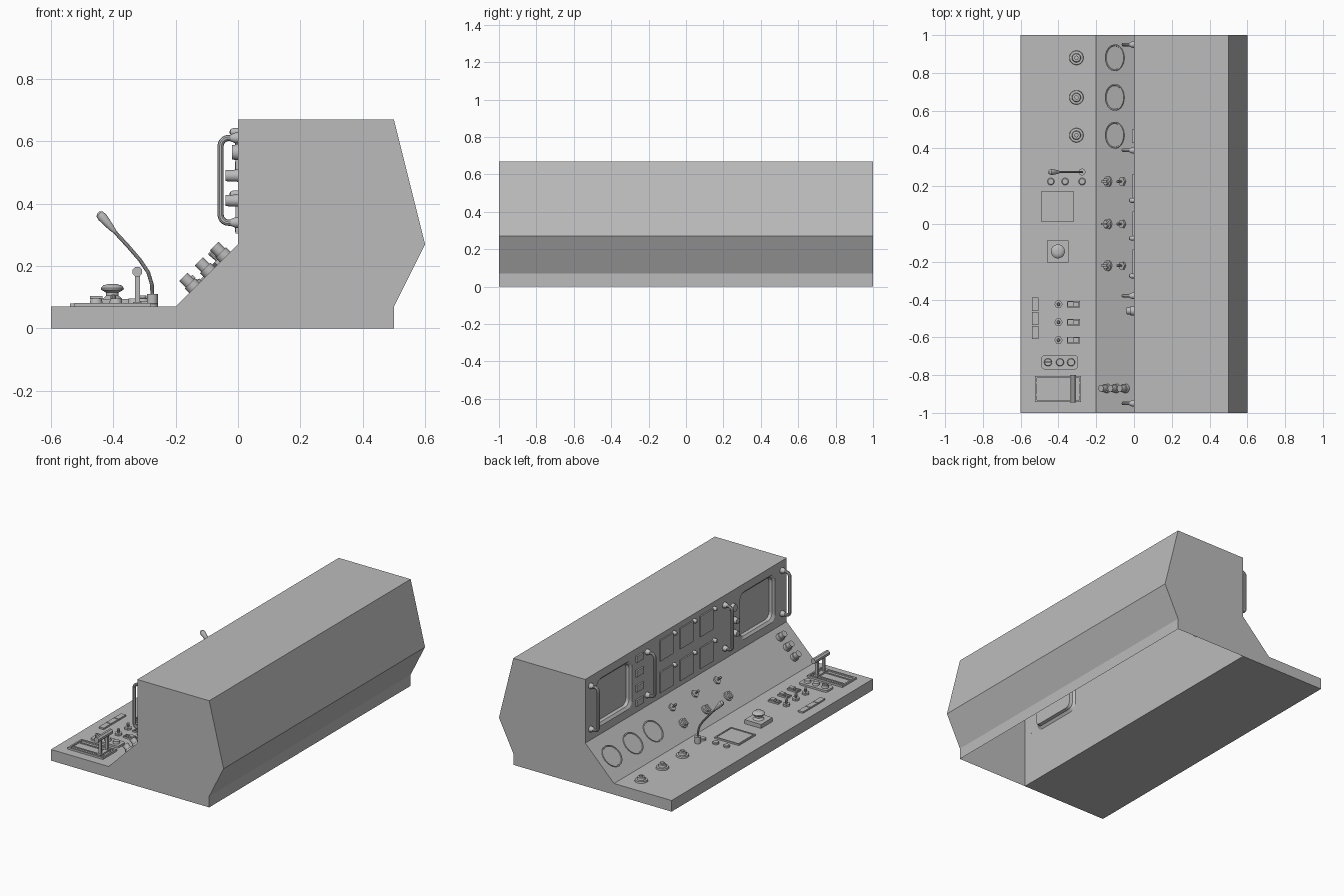
import bpy, bmesh, math
from mathutils import Matrix, Vector

cube = bpy.data.objects.get("Cube")
if cube:
    bpy.data.objects.remove(cube, do_unlink=True)

grey = bpy.data.materials.new("console_grey")
grey.use_nodes = True
colour = (0.5, 0.5, 0.5, 1)
grey.diffuse_color = colour
grey.node_tree.nodes["Principled BSDF"].inputs["Base Color"].default_value = colour


def frame(origin, up, normal):
    """Panel frame: local x runs along -y, local y up the panel, local z out of it."""
    up, normal = Vector(up).normalized(), Vector(normal).normalized()
    m = Matrix((up.cross(normal), up, normal)).transposed().to_4x4()
    return Matrix.Translation(origin) @ m


DESK = frame((0, 0, 0.07), (1, 0, 0), (0, 0, 1))
SLOPE = frame((-0.2, 0, 0.07), (1, 0, 1), (-1, 0, 1))
WALL = frame((0, 0, 0), (0, 0, 1), (-1, 0, 0))


def finish(name, bm, matrix=None, smooth=True):
    bmesh.ops.recalc_face_normals(bm, faces=bm.faces)
    if matrix is not None:
        bm.transform(matrix)
    mesh = bpy.data.meshes.new(name)
    bm.to_mesh(mesh)
    bm.free()
    mesh.materials.append(grey)
    ob = bpy.data.objects.new(name, mesh)
    bpy.context.collection.objects.link(ob)
    if smooth:
        bpy.ops.object.select_all(action='DESELECT')
        ob.select_set(True)
        bpy.context.view_layer.objects.active = ob
        bpy.ops.object.shade_smooth_by_angle(angle=math.radians(35))
    return ob


def rings_to_mesh(bm, rings, cap=(True, True)):
    rings = [[bm.verts.new(p) for p in r] for r in rings]
    n = len(rings[0])
    for a, b in zip(rings, rings[1:]):
        for i in range(n):
            bm.faces.new((a[i], a[(i + 1) % n], b[(i + 1) % n], b[i]))
    for use, ring in zip(cap, (rings[0], rings[-1])):
        if use:
            bm.faces.new(ring)
    return rings


def knob(name, panel, y, v, profile, sides=20):
    """Turned part from (radius, height) pairs."""
    bm = bmesh.new()
    turn = [2 * math.pi * (i + 0.5) / sides for i in range(sides)]
    rings_to_mesh(bm, [[(r * math.cos(a), r * math.sin(a), h) for a in turn] for r, h in profile])
    return finish(name, bm, panel @ Matrix.Translation((-y, v, 0)))


def block(name, panel, y, v, wide, tall, high, base=0.0):
    bm = bmesh.new()
    bmesh.ops.create_cube(bm, size=1)
    m = Matrix.Translation((-y, v, base + high / 2)) @ Matrix.Diagonal((wide, tall, high, 1))
    return finish(name, bm, panel @ m, smooth=False)


def border(name, panel, y, v, wide, tall, bar, high):
    """Raised rectangular frame."""
    for s in (-1, 1):
        block(name + "_side", panel, y + s * (wide - bar) / 2, v, bar, tall, high)
        block(name + "_edge", panel, y, v + s * (tall - bar) / 2, wide - 2 * bar, bar, high)


def rounded(wide, tall, radius, steps=5):
    pts = []
    for k, (sx, sy) in enumerate(((1, 1), (-1, 1), (-1, -1), (1, -1))):
        for i in range(steps + 1):
            a = math.pi / 2 * (k + i / steps)
            pts.append((sx * (wide / 2 - radius) + radius * math.cos(a),
                        sy * (tall / 2 - radius) + radius * math.sin(a)))
    return pts


def tube(name, points, radii, sides=10):
    """Round bar through points lying in one plane of constant y, or straight along y."""
    pts = [Vector(p) for p in points]
    rings = []
    for i, p in enumerate(pts):
        d = (pts[min(i + 1, len(pts) - 1)] - pts[max(i - 1, 0)]).normalized()
        a = Vector((1, 0, 0)) if abs(d.y) > 0.9 else Vector((0, 1, 0))
        b = d.cross(a)
        rings.append([p + radii[i] * (math.cos(t) * a + math.sin(t) * b)
                      for t in [2 * math.pi * (k + 0.5) / sides for k in range(sides)]])
    bm = bmesh.new()
    rings_to_mesh(bm, rings)
    return finish(name, bm)


# Console shell: hollow cabinet, open underneath, with a closed desk wedge
outline = [(-0.6, 0), (-0.6, 0.07), (-0.2, 0.07), (0, 0.27), (0, 0.67),
           (0.5, 0.67), (0.6, 0.27), (0.5, 0.07), (0.5, 0), (0, 0)]
bm = bmesh.new()
ends = [[bm.verts.new((x, y, z)) for x, z in outline] for y in (-1, 1)]
for end in ends:
    bm.faces.new(end)
lo, hi = ends
for i, j in ((0, 1), (1, 2), (2, 3), (4, 5), (5, 6), (6, 7), (7, 8), (9, 0), (3, 9)):
    bm.faces.new((lo[i], lo[j], hi[j], hi[i]))
finish("console_shell", bm, smooth=False)

# Upright panel with two sunken rounded screens
bm = bmesh.new()
corners = [bm.verts.new((u, v, 0)) for u, v in ((-1, 0.27), (1, 0.27), (1, 0.67), (-1, 0.67))]
edges = [bm.edges.new((corners[i], corners[(i + 1) % 4])) for i in range(4)]
for y in (-0.71, 0.71):
    rings = [[(u - y, v + 0.47, h) for u, v in rounded(0.35 - s, 0.3 - s, 0.045 - s / 4)]
             for s, h in ((0, 0), (0.03, -0.012), (0.04, -0.03))]
    rim = rings_to_mesh(bm, rings, (False, True))[0]
    edges += [bm.edges.get((rim[i], rim[(i + 1) % len(rim)])) for i in range(len(rim))]
bmesh.ops.triangle_fill(bm, edges=edges, use_beauty=True)
finish("upright_panel", bm, WALL, smooth=False)

# Grab handles
for y in (-0.95, -0.38, 0.39, 0.95):
    path = [(0, y, 0.34)]
    for cz, start in ((0.365, 270), (0.585, 180)):
        for k in range(6):
            a = math.radians(start - 18 * k)
            path.append((-0.03 + 0.026 * math.cos(a), y, cz + 0.026 * math.sin(a)))
    path.append((0, y, 0.611))
    tube("grab_handle", path, [0.01] * len(path))
    for z in (0.34, 0.611):
        knob("handle_foot", WALL, y, z, ((0.018, 0), (0.018, 0.008), (0.011, 0.024)), 12)

# Upright panel: label plates, square displays, lamps and knobs
for z in (0.33, 0.42, 0.515, 0.605):
    block("label_plate", WALL, 0.465, z, 0.07, 0.04, 0.01)
for y in (0.2, 0, -0.2):
    for z in (0.37, 0.57):
        block("square_display", WALL, y, z, 0.13, 0.13, 0.008)
        knob("display_lamp", WALL, y - 0.075, z + 0.06,
             ((0.013, 0), (0.013, 0.016), (0.009, 0.024), (0.003, 0.027)), 12)
for z, r, h in ((0.565, 0.026, 0.02), (0.49, 0.02, 0.04), (0.41, 0.02, 0.04)):
    knob("panel_knob", WALL, -0.46, z, ((r, 0), (r * 0.9, h)), 16)

# Sloped panel: gauges, rotary switches, toggles and push buttons
for y in (0.88, 0.67, 0.47):
    knob("gauge", SLOPE, y, 0.141, ((0.07, 0), (0.07, 0.006), (0.064, 0.006), (0.062, 0.003)), 32)
for y in (0.225, 0, -0.22):
    knob("rotary_switch", SLOPE, y, 0.09, ((0.028, 0), (0.028, 0.01), (0.02, 0.012), (0.018, 0.022)))
    block("rotary_grip", SLOPE, y, 0.09, 0.01, 0.04, 0.014, 0.02)
    knob("toggle_nut", SLOPE, y, 0.2, ((0.023, 0), (0.023, 0.012)), 6)
    knob("toggle_stick", SLOPE, y, 0.2, ((0.005, 0.01), (0.008, 0.042), (0.004, 0.046)), 10)
for v in (0.085, 0.155, 0.225):
    knob("slope_button", SLOPE, -0.87, v, ((0.024, 0), (0.024, 0.02), (0.019, 0.021), (0.019, 0.05)))

# Desk: dials
for y in (0.88, 0.67, 0.47):
    knob("dial", DESK, y, -0.305, ((0.038, 0), (0.036, 0.01), (0.024, 0.011), (0.021, 0.026),
                                  (0.011, 0.027), (0.011, 0.036)), 24)

# Desk: curved control stick
knob("stick_base", DESK, 0.275, -0.275, ((0.018, 0), (0.018, 0.04)), 16)
stick = [(-0.275, 0.1), (-0.276, 0.14), (-0.288, 0.18), (-0.315, 0.22), (-0.352, 0.263), (-0.4, 0.315)]
tube("control_stick", [(x, 0.275, z) for x, z in stick], [0.006] * len(stick))
grip = [(-0.395, 0.31), (-0.405, 0.321), (-0.435, 0.357), (-0.445, 0.367), (-0.449, 0.371)]
tube("stick_grip", [(x, 0.275, z) for x, z in grip], [0.006, 0.01, 0.016, 0.013, 0.005], 12)

# Desk: small buttons, flat pad and mushroom stop button
for x in (-0.44, -0.365, -0.275):
    knob("desk_button", DESK, 0.225, x, ((0.019, 0), (0.019, 0.008), (0.015, 0.012)), 16)
block("flat_pad", DESK, 0.093, -0.405, 0.15, 0.155, 0.006)
border("pad_frame", DESK, 0.093, -0.405, 0.165, 0.17, 0.008, 0.01)
block("stop_base", DESK, -0.145, -0.403, 0.115, 0.115, 0.025)
knob("stop_button", DESK, -0.145, -0.403, ((0.032, 0.025), (0.02, 0.035), (0.02, 0.045), (0.036, 0.054),
                                         (0.037, 0.06), (0.03, 0.068), (0.015, 0.072)), 24)

# Desk: toggles, rockers and indicator strip
for y in (-0.425, -0.52, -0.615):
    knob("desk_toggle_nut", DESK, y, -0.4, ((0.022, 0), (0.022, 0.012)), 6)
    knob("desk_toggle", DESK, y, -0.4, ((0.006, 0.01), (0.009, 0.035), (0.004, 0.039)), 10)
    border("rocker_frame", DESK, y, -0.32, 0.036, 0.07, 0.005, 0.01)
    block("rocker", DESK, y, -0.306, 0.026, 0.03, 0.018)
for y in (-0.425, -0.5, -0.575):
    block("indicator", DESK, y, -0.523, 0.07, 0.033, 0.01)

# Desk: rounded knob plate
bm = bmesh.new()
rings_to_mesh(bm, [[(u, v, h) for u, v in rounded(0.075, 0.195, 0.018)] for h in (0, 0.012)])
finish("knob_plate", bm, DESK @ Matrix.Translation((0.732, -0.393, 0)))
for x in (-0.455, -0.392, -0.333):
    knob("plate_knob", DESK, -0.732, x, ((0.021, 0.012), (0.018, 0.026)), 16)
block("plate_knob_grip", DESK, -0.732, -0.455, 0.008, 0.04, 0.01, 0.024)

# Desk: sliding throttle with a bar across two posts
block("throttle_plate", DESK, -0.873, -0.402, 0.13, 0.235, 0.004)
border("throttle_frame", DESK, -0.873, -0.402, 0.138, 0.245, 0.01, 0.012)
for y in (-0.905, -0.84):
    block("throttle_rail", DESK, y, -0.402, 0.008, 0.225, 0.009)
    block("throttle_post", DESK, y, -0.323, 0.014, 0.016, 0.1)
block("throttle_carriage", DESK, -0.873, -0.323, 0.11, 0.028, 0.014)
tube("throttle_bar", [(-0.323, -0.945, 0.182), (-0.323, -0.8, 0.182)], [0.017, 0.017], 8)
